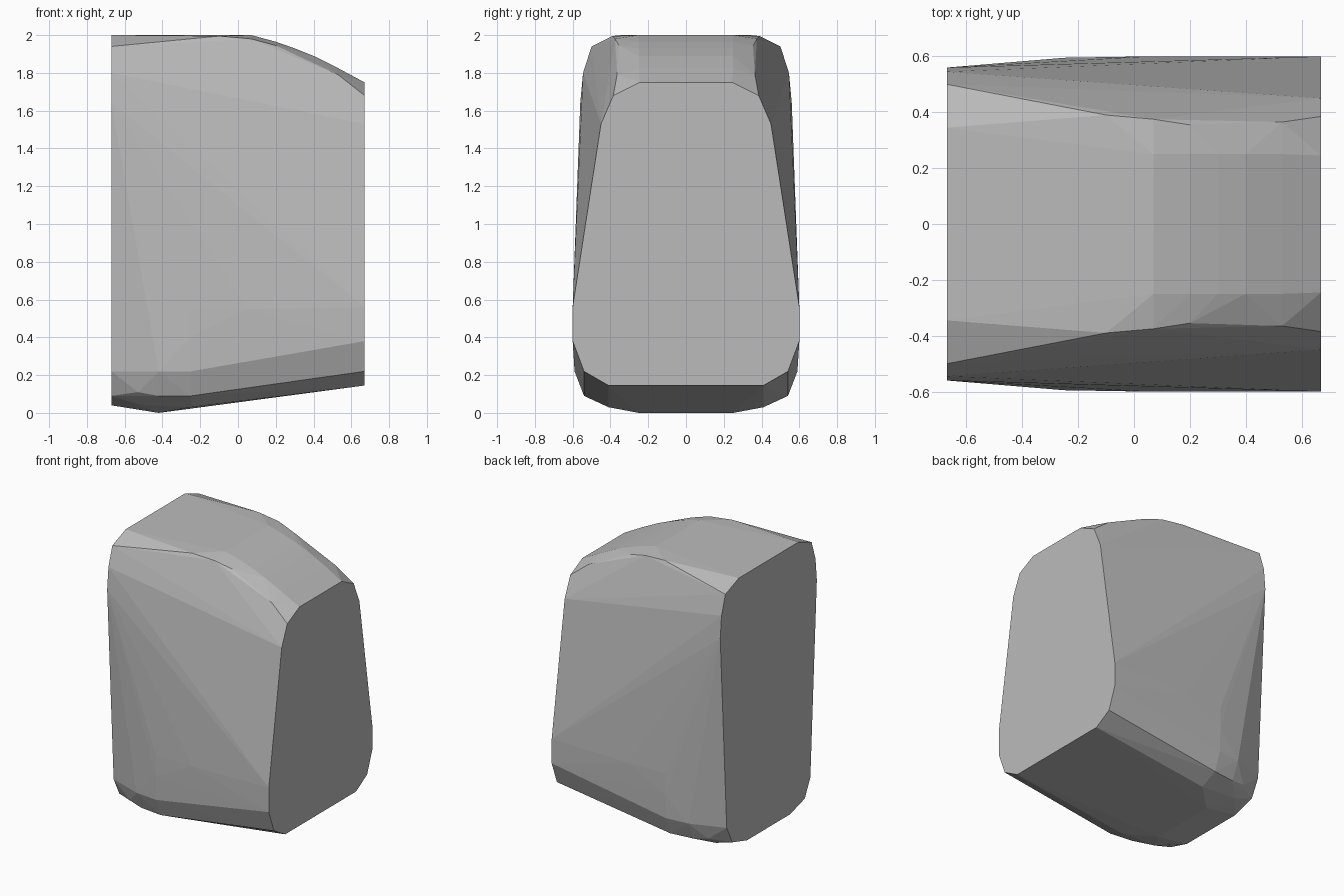
import bpy, bmesh

if "Cube" in bpy.data.objects:
    bpy.data.objects.remove(bpy.data.objects["Cube"])

grey = bpy.data.materials.new("plain grey")
grey.diffuse_color = (0.5, 0.5, 0.5, 1)
grey.use_nodes = True
grey.node_tree.nodes["Principled BSDF"].inputs["Base Color"].default_value = grey.diffuse_color

# Half cross-sections along x: the block is the convex skin of these points
sections = {
    -0.67: [(.345, 2), (.5, 1.94), (.545, 1.8), (.56, 1.64), (.485, .22), (.42, .09), (.25, .04)],
    -0.53: [(.5, .11), (.41, .045)],
    -0.42: [(.575, .22), (.52, .09), (.25, 0)],
    -0.25: [(.595, .55), (.595, .40), (.59, .22), (.54, .09), (.41, .03)],
    -0.10: [(.39, 1.995)],
    0.05: [(.6, .55)],
    0.07: [(.25, 2), (.375, 1.98)],
    0.20: [(.25, 1.965), (.355, 1.945)],
    0.30: [(.25, 1.93)],
    0.40: [(.25, 1.89)],
    0.53: [(.25, 1.825), (.365, 1.79)],
    0.67: [(.245, 1.75), (.385, 1.68), (.45, 1.53), (.6, .56), (.6, .38), (.54, .22), (.41, .145)],
}

bm = bmesh.new()
for x, half in sections.items():
    for y, z in half:
        for side in (-1, 1):
            bm.verts.new((x, side * y, z))
hull = bmesh.ops.convex_hull(bm, input=bm.verts)
# Drop points left inside the skin
loose = {g for g in hull["geom_interior"] + hull["geom_unused"] if isinstance(g, bmesh.types.BMVert)}
bmesh.ops.delete(bm, geom=list(loose), context='VERTS')
bmesh.ops.dissolve_limit(bm, angle_limit=0.005, verts=bm.verts, edges=bm.edges)
bmesh.ops.recalc_face_normals(bm, faces=bm.faces)

# Faceted block body
mesh = bpy.data.meshes.new("block_body")
bm.to_mesh(mesh)
bm.free()
mesh.materials.append(grey)
body = bpy.data.objects.new("block_body", mesh)
bpy.context.collection.objects.link(body)
